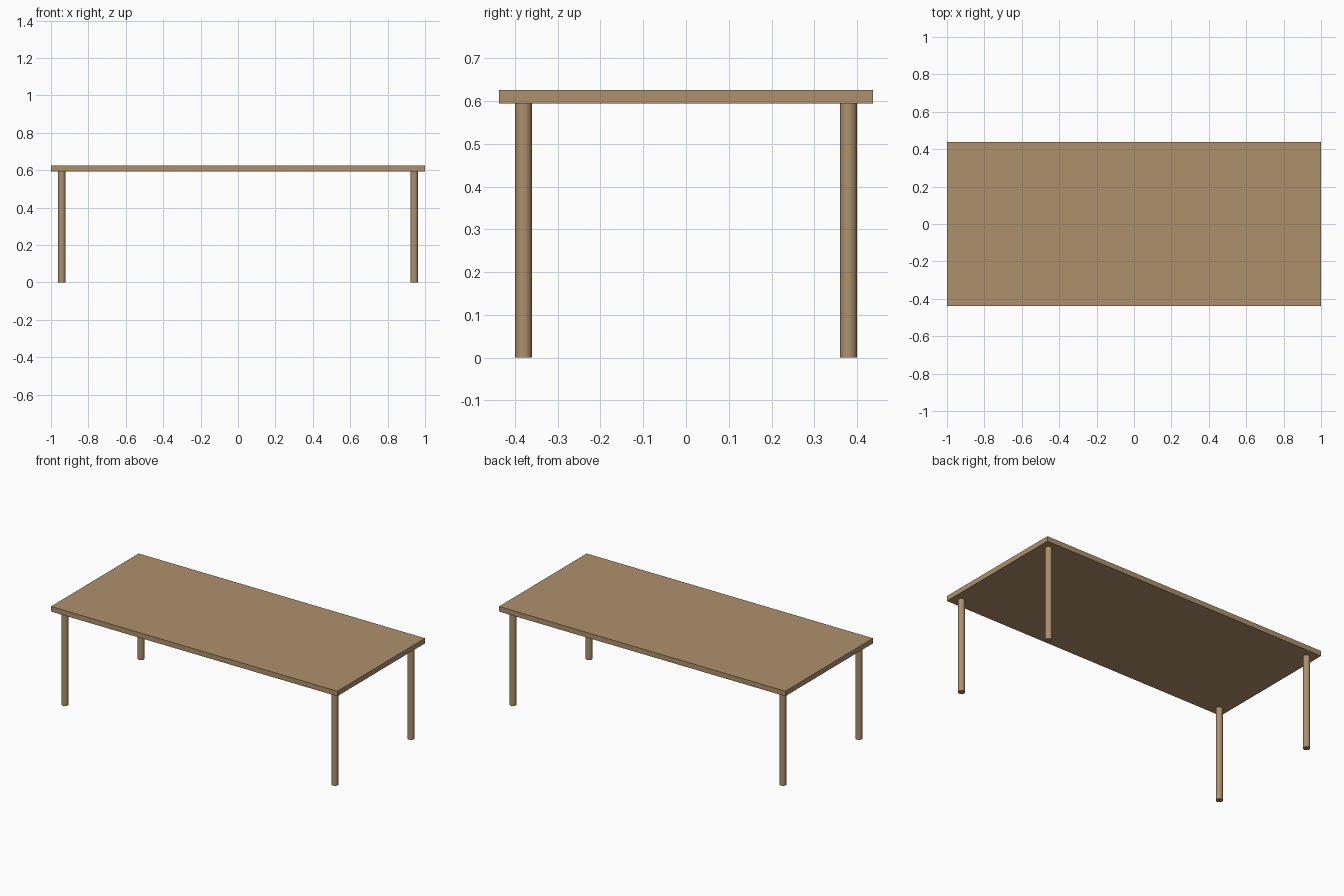
import bpy

if "Cube" in bpy.data.objects:
    bpy.data.objects.remove(bpy.data.objects["Cube"])

HALF_X, HALF_Y = 1.0, 0.4375
TOP_LOW, TOP_HIGH = 0.594, 0.626
LEG_RADIUS, INSET = 0.02, 0.0575

wood = bpy.data.materials.new("wood")
wood.diffuse_color = (0.42, 0.28, 0.15, 1)
wood.use_nodes = True
wood.node_tree.nodes["Principled BSDF"].inputs["Base Color"].default_value = wood.diffuse_color

# Table top slab
bpy.ops.mesh.primitive_cube_add(size=1, location=(0, 0, (TOP_LOW + TOP_HIGH) / 2))
top = bpy.context.object
top.name = "table_top"
top.scale = (2 * HALF_X, 2 * HALF_Y, TOP_HIGH - TOP_LOW)
bpy.ops.object.transform_apply(location=False, rotation=False, scale=True)
top.data.materials.append(wood)

# Four round legs, inset from the corners
for y_name, sy in (("front", -1), ("back", 1)):
    for x_name, sx in (("left", -1), ("right", 1)):
        bpy.ops.mesh.primitive_cylinder_add(
            vertices=32, radius=LEG_RADIUS, depth=TOP_LOW,
            location=(sx * (HALF_X - INSET), sy * (HALF_Y - INSET), TOP_LOW / 2))
        leg = bpy.context.object
        leg.name = f"{y_name}_{x_name}_leg"
        leg.data.materials.append(wood)
        bpy.ops.object.shade_smooth_by_angle()
